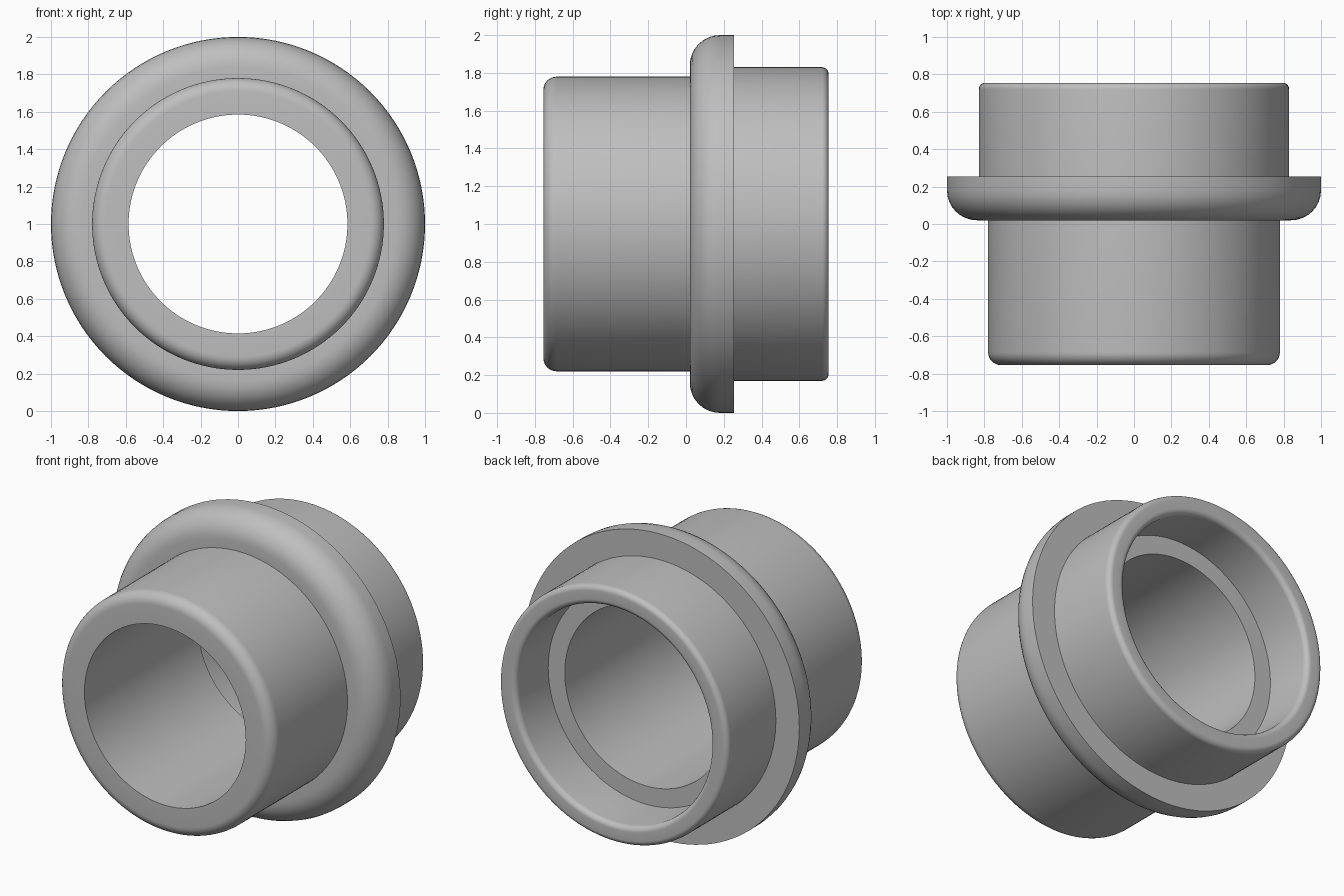
import bpy
import bmesh
import math
from mathutils import Vector

cube = bpy.data.objects.get("Cube")
if cube:
    bpy.data.objects.remove(cube, do_unlink=True)

SEGMENTS = 128
FILLET_STEPS = 8

# Plain grey metal
grey = bpy.data.materials.new("grey metal")
grey.use_nodes = True
colour = (0.52, 0.52, 0.52, 1)
grey.diffuse_color = colour
grey.node_tree.nodes["Principled BSDF"].inputs["Base Color"].default_value = colour


def rounded_profile(corners):
    """Closed (radius, y) outline, with each right-angled corner filleted."""
    points = []
    for i, (r, y, fillet) in enumerate(corners):
        here = Vector((r, y))
        if not fillet:
            points.append(here)
            continue
        before = Vector(corners[i - 1][:2])
        after = Vector(corners[(i + 1) % len(corners)][:2])
        a = (before - here).normalized() * fillet
        b = (after - here).normalized() * fillet
        centre = here + a + b
        for k in range(FILLET_STEPS + 1):
            t = math.pi / 2 * k / FILLET_STEPS
            points.append(centre - b * math.cos(t) - a * math.sin(t))
    return points


def lathe(name, corners, material):
    """Revolve the outline about the horizontal y axis."""
    bm = bmesh.new()
    verts = [bm.verts.new((p.x, p.y, 0)) for p in rounded_profile(corners)]
    edges = [bm.edges.new((v, verts[(i + 1) % len(verts)])) for i, v in enumerate(verts)]
    bmesh.ops.spin(bm, geom=verts + edges, cent=(0, 0, 0), axis=(0, 1, 0),
                   angle=math.tau, steps=SEGMENTS, use_merge=True)
    bmesh.ops.remove_doubles(bm, verts=bm.verts, dist=0.0001)
    bmesh.ops.recalc_face_normals(bm, faces=bm.faces)
    mesh = bpy.data.meshes.new(name)
    bm.to_mesh(mesh)
    bm.free()
    mesh.materials.append(material)
    obj = bpy.data.objects.new(name, mesh)
    obj.location.z = 1
    bpy.context.collection.objects.link(obj)
    bpy.ops.object.select_all(action="DESELECT")
    obj.select_set(True)
    bpy.context.view_layer.objects.active = obj
    bpy.ops.object.shade_smooth_by_angle(angle=math.radians(30))
    return obj


# Corners as radius, y, fillet
lathe("flanged_bushing", [
    # front tube
    (0.585, -0.755, 0),
    (0.78, -0.755, 0.07),
    (0.78, 0.02, 0),
    # flange
    (1.0, 0.02, 0.16),
    (1.0, 0.255, 0),
    # rear collar
    (0.83, 0.255, 0),
    (0.83, 0.755, 0.035),
    (0.705, 0.755, 0.035),
    # counterbore step
    (0.705, 0.42, 0),
    (0.585, 0.42, 0),
], grey)
